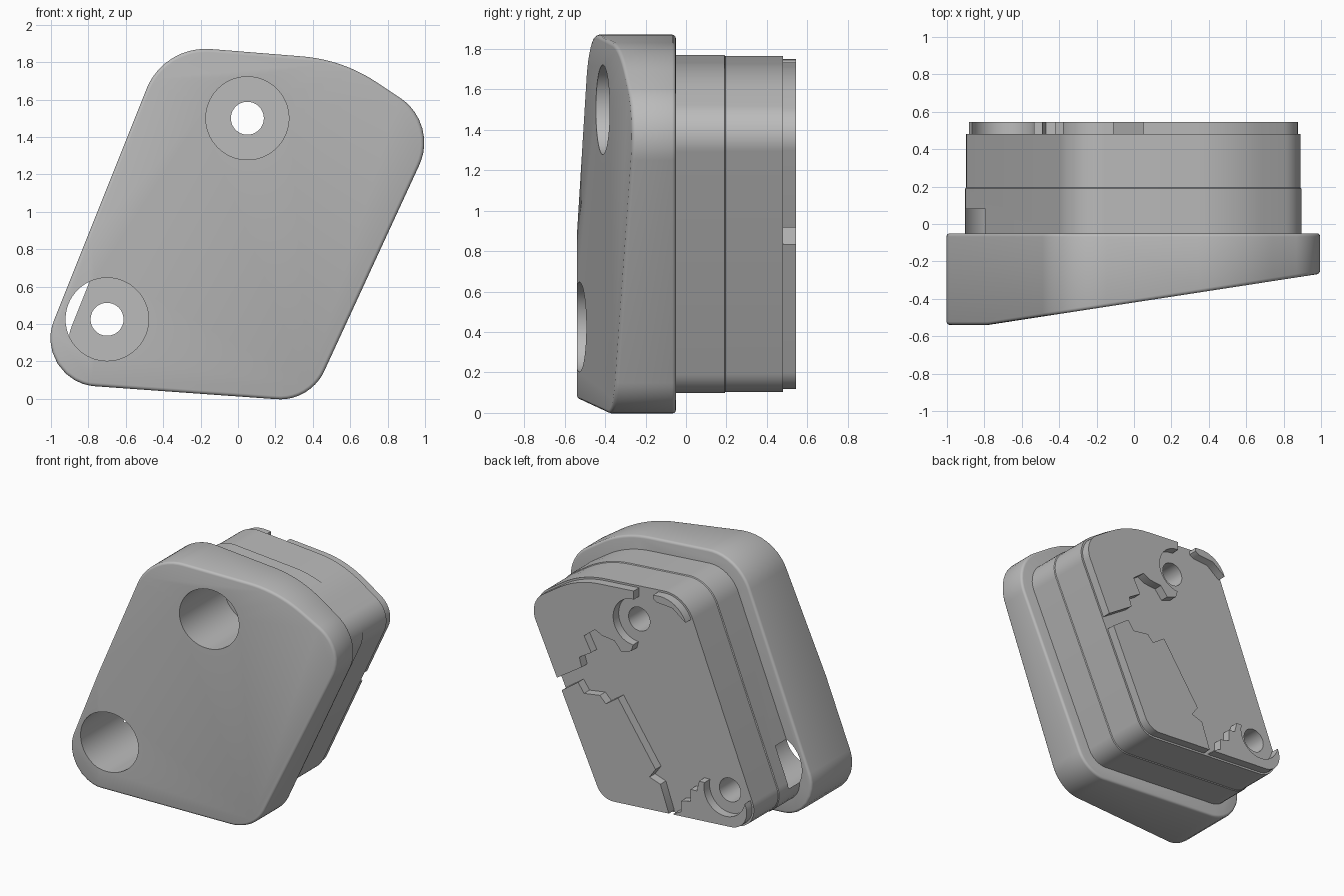
import bpy, bmesh, math
from mathutils import Vector

if "Cube" in bpy.data.objects:
    bpy.data.objects.remove(bpy.data.objects["Cube"], do_unlink=True)

grey = bpy.data.materials.new("plain_grey")
grey.use_nodes = True
grey.diffuse_color = (0.5, 0.5, 0.5, 1)
grey.node_tree.nodes["Principled BSDF"].inputs["Base Color"].default_value = (0.5, 0.5, 0.5, 1)

# Outline corners: x, z, fillet radius (clockwise from the top left)
CORNERS = [(-0.396, 1.89, 0.34), (0.56, 1.813, 0.84), (1.072, 1.472, 0.286),
           (0.386, -0.015, 0.26), (-1.115, 0.092, 0.256)]
HOLES = [(0.05, 1.5), (-0.70, 0.425)]


def outline(inset, steps=10):
    """Rounded outline, moved inward by inset."""
    pts = []
    for i, (x, z, r) in enumerate(CORNERS):
        p = Vector((x, z))
        before = p - Vector(CORNERS[i - 1][:2])
        after = Vector(CORNERS[(i + 1) % len(CORNERS)][:2]) - p
        n1, n2 = [Vector((-e.y, e.x)).normalized() for e in (before, after)]
        bis = (n1 + n2).normalized()
        centre = p - bis * (r / bis.dot(n1))
        for k in range(steps + 1):
            pts.append(centre + n1.lerp(n2, k / steps).normalized() * (r - inset))
    return pts


def make(name, bm):
    bmesh.ops.recalc_face_normals(bm, faces=bm.faces)
    mesh = bpy.data.meshes.new(name)
    bm.to_mesh(mesh)
    bm.free()
    mesh.materials.append(grey)
    ob = bpy.data.objects.new(name, mesh)
    bpy.context.collection.objects.link(ob)
    return ob


def loft(rings):
    """Closed solid from rings of (points, depth function)."""
    bm = bmesh.new()
    loops = [[bm.verts.new((p[0], depth(p[0]), p[1])) for p in pts] for pts, depth in rings]
    for a, b in zip(loops, loops[1:]):
        for i in range(len(a)):
            bm.faces.new((a[i - 1], a[i], b[i], b[i - 1]))
    bm.faces.new(loops[0])
    bm.faces.new(loops[-1])
    return bm


def prism(name, pts, y0, y1):
    return make(name, loft([(pts, lambda x: y0), (pts, lambda x: y1)]))


def cylinder(centre, radius, y0, y1, sides=64):
    pts = [(centre[0] + radius * math.cos(2 * math.pi * i / sides),
            centre[1] + radius * math.sin(2 * math.pi * i / sides)) for i in range(sides)]
    return prism("cutter", pts, y0, y1)


def finish(ob, cuts, keep=None, bevel=0):
    """Apply bevel and booleans, delete the cutters, smooth the curved walls."""
    if bevel:
        m = ob.modifiers.new("bevel", "BEVEL")
        m.width, m.segments, m.limit_method = bevel, 3, "ANGLE"
        m.angle_limit = math.radians(40)
    tools = ([(keep, "INTERSECT")] if keep else []) + [(c, "DIFFERENCE") for c in cuts]
    for tool, op in tools:
        tool.hide_render = True
        m = ob.modifiers.new("cut", "BOOLEAN")
        m.object, m.operation, m.solver = tool, op, "EXACT"
    deps = bpy.context.evaluated_depsgraph_get()
    mesh = bpy.data.meshes.new_from_object(ob.evaluated_get(deps))
    ob.modifiers.clear()
    ob.data = mesh
    for tool, op in tools:
        bpy.data.objects.remove(tool, do_unlink=True)
    bpy.ops.object.select_all(action="DESELECT")
    ob.select_set(True)
    bpy.context.view_layer.objects.active = ob
    bpy.ops.object.shade_smooth_by_angle(angle=math.radians(35))


# Front cover with a slanted face, trimmed flat at its thick end
bm = loft([(outline(0), lambda x: -0.05),
           (outline(0), lambda x: -0.535 + 0.154 * (x + 0.75))])
cut = bmesh.ops.bisect_plane(bm, geom=bm.verts[:] + bm.edges[:] + bm.faces[:],
                             plane_co=(0, -0.54, 0), plane_no=(0, -1, 0), clear_outer=True)
bmesh.ops.holes_fill(bm, edges=[e for e in bm.edges if e.is_boundary])
cover = make("front_cover", bm)
finish(cover, [cylinder(h, 0.222, -1, 0.08) for h in HOLES], bevel=0.018)

# Rear body with a fine step round it, counterbores and bolt holes
body = make("rear_body", loft([(outline(0.1), lambda x: -0.07), (outline(0.1), lambda x: 0.19),
                               (outline(0.106), lambda x: 0.195), (outline(0.106), lambda x: 0.48)]))
finish(body, [cylinder(h, 0.222, -1, 0.08) for h in HOLES]
       + [cylinder(h, 0.088, -0.5, 1) for h in HOLES])

# Raised pads on the back, each a piece of the outline with a stepped inner edge
PADS = {
    "upper_pad": [(0.05, 2), (0.05, 1.35), (0.07, 1.28), (0.15, 1.25), (0.21, 1.32), (0.31, 1.33),
                  (0.37, 1.36), (0.46, 1.29), (0.4, 1.18), (0.5, 1.12), (0.48, 1.05),
                  (0.68, 0.92), (1.2, 0.68), (1.2, 2)],
    "side_pad": [(1.2, 0.58), (0.65, 0.83), (0.51, 0.93), (0.46, 0.86), (0.33, 0.88), (0.28, 0.83),
                 (0.18, 0.9), (-0.13, 0.45), (-0.08, 0.38), (-0.17, 0.35), (-0.24, 0.15),
                 (-0.24, 0), (1.2, 0)],
    "corner_pad": [(-0.28, 0), (-0.28, 0.16), (-0.34, 0.19), (-0.34, 0.27), (-0.42, 0.29),
                   (-0.42, 0.38), (-0.47, 0.38), (-0.49, 0.46), (-0.56, 0.46), (-0.7, 0.42),
                   (-1.2, 0.42), (-1.2, 0)],
    "top_bar": [(-0.11, 2), (-0.11, 1.72), (-0.14, 1.7), (-0.27, 1.69), (-0.35, 1.63),
                (-0.38, 1.61), (-0.6, 1.68), (-0.6, 2)],
}
for name, pts in PADS.items():
    pad = prism(name, outline(0.12), 0.475, 0.545)
    finish(pad, [cylinder(h, 0.17, 0.4, 0.7) for h in HOLES], keep=prism("keep", pts, 0.4, 0.7))
